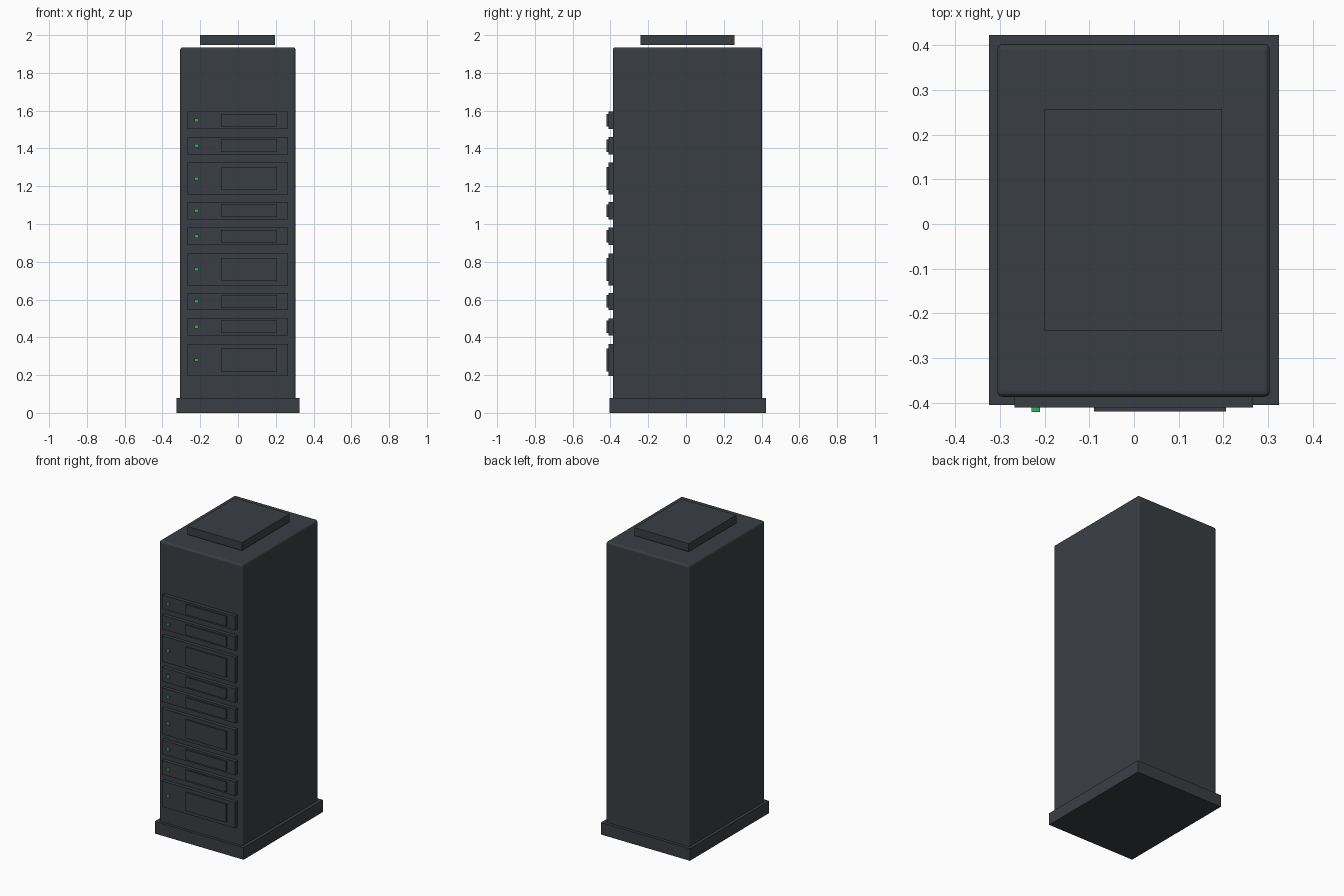
import bpy
import bmesh
from mathutils import Vector

old = bpy.data.objects.get("Cube")
if old:
    bpy.data.objects.remove(old, do_unlink=True)


def make_material(name, rgb):
    mat = bpy.data.materials.new(name)
    mat.use_nodes = True
    color = (*rgb, 1.0)
    mat.diffuse_color = color
    mat.node_tree.nodes["Principled BSDF"].inputs["Base Color"].default_value = color
    return mat


charcoal = make_material("charcoal", (0.042, 0.048, 0.055))
green = make_material("indicator green", (0.03, 0.45, 0.1))


def box(name, low, high, mat, bevel=0.0):
    """Box between two corners, optionally with rounded edges."""
    low, high = Vector(low), Vector(high)
    bm = bmesh.new()
    bmesh.ops.create_cube(bm, size=1.0)
    bmesh.ops.scale(bm, vec=high - low, verts=bm.verts)
    mesh = bpy.data.meshes.new(name)
    bm.to_mesh(mesh)
    bm.free()
    mesh.materials.append(mat)
    obj = bpy.data.objects.new(name, mesh)
    obj.location = (low + high) / 2
    bpy.context.collection.objects.link(obj)
    if bevel:
        mod = obj.modifiers.new("rounded edges", 'BEVEL')
        mod.width = bevel
        mod.segments = 3
    return obj


# Cabinet: plinth, body and raised roof vent
box("plinth", (-0.325, -0.405, 0), (0.325, 0.423, 0.08), charcoal)
box("cabinet_body", (-0.306, -0.387, 0.06), (0.304, 0.403, 1.935), charcoal, 0.012)
box("roof_vent", (-0.2, -0.24, 1.947), (0.197, 0.257, 2.0), charcoal)

# Server units: three repeats of one tall and two slim units
unit_kinds = [(0.28, 0.17), (0.455, 0.092), (0.59, 0.092)]
for row in range(3):
    for offset, height in unit_kinds:
        z = offset + 0.48 * row
        half = height / 2
        box("server_unit", (-0.268, -0.411, z - half),
            (0.266, -0.38, z + half), charcoal)
        # Raised drive cover
        cover = half * 0.72
        box("drive_cover", (-0.09, -0.42, z - cover),
            (0.206, -0.41, z + cover), charcoal)
        # Status light
        box("status_light", (-0.229, -0.421, z - 0.009),
            (-0.21, -0.41, z + 0.009), green)
